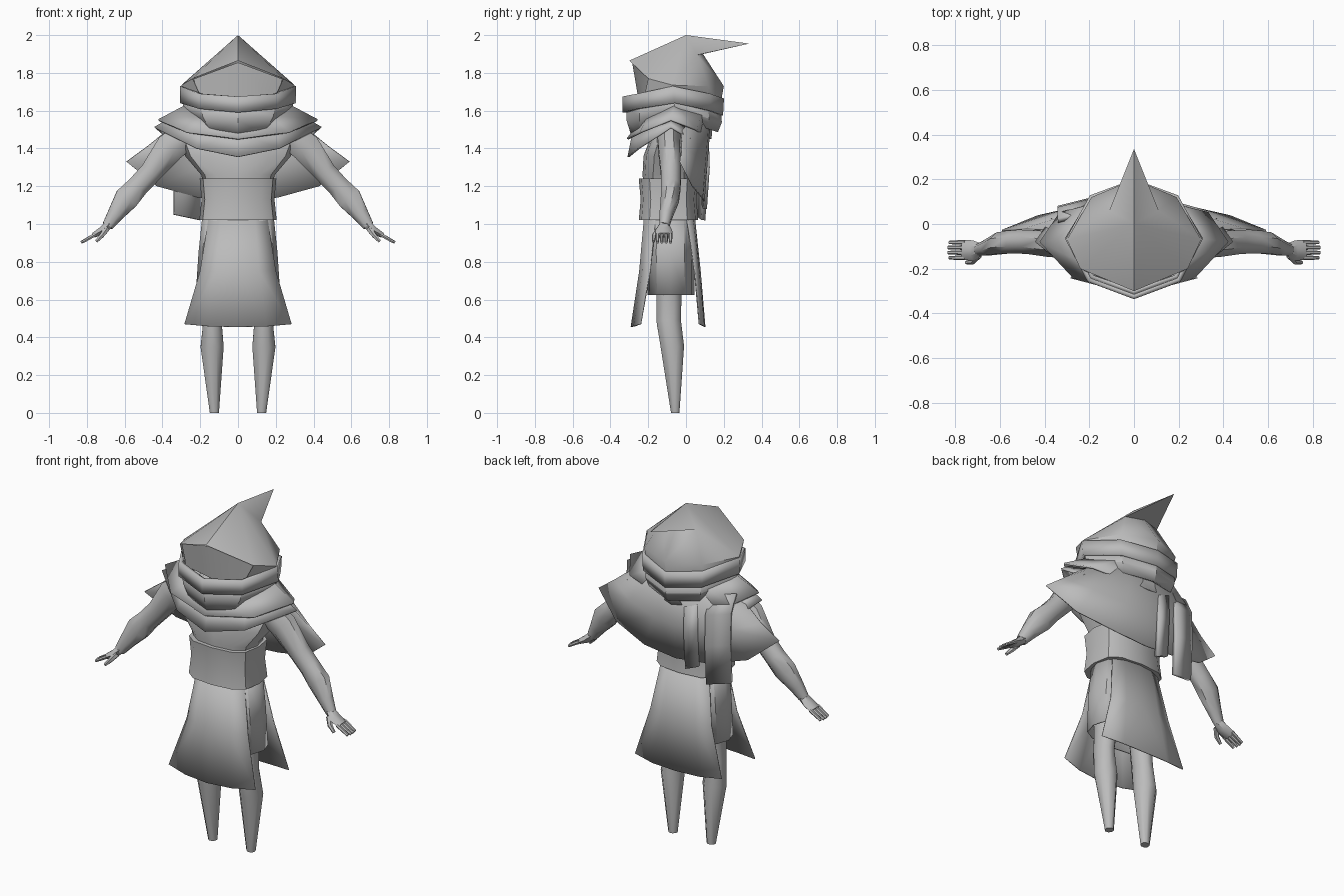
import bpy, bmesh, math
from mathutils import Vector

if "Cube" in bpy.data.objects:
    bpy.data.objects.remove(bpy.data.objects["Cube"])

cloth = bpy.data.materials.new("light grey")
cloth.diffuse_color = (0.5, 0.5, 0.5, 1)
cloth.use_nodes = True
cloth.node_tree.nodes["Principled BSDF"].inputs["Base Color"].default_value = cloth.diffuse_color


def make(name, verts, faces, mirror=False, thick=0, angle=35):
    """Mesh object, optionally mirrored over x and thickened."""
    bm = bmesh.new()
    for s in ((1, -1) if mirror else (1,)):
        vs = [bm.verts.new((s * v[0], v[1], v[2])) for v in verts]
        for f in faces:
            bm.faces.new([vs[i] for i in f])
    bmesh.ops.remove_doubles(bm, verts=bm.verts, dist=0.0005)
    bmesh.ops.recalc_face_normals(bm, faces=bm.faces)
    me = bpy.data.meshes.new(name)
    bm.to_mesh(me)
    bm.free()
    me.materials.append(cloth)
    ob = bpy.data.objects.new(name, me)
    bpy.context.collection.objects.link(ob)
    if thick:
        m = ob.modifiers.new("thickness", "SOLIDIFY")
        m.thickness = thick
        m.offset = 0
    bpy.ops.object.select_all(action="DESELECT")
    ob.select_set(True)
    bpy.context.view_layer.objects.active = ob
    bpy.ops.object.shade_smooth_by_angle(angle=math.radians(angle))
    return ob


def loft(name, rings, caps=False, **kw):
    """Skin rows of half-profile points (x >= 0), mirrored over x."""
    n = len(rings[0])
    verts = [p for r in rings for p in r]
    faces = [(a * n + i, a * n + i + 1, (a + 1) * n + i + 1, (a + 1) * n + i)
             for a in range(len(rings) - 1) for i in range(n - 1)]
    if caps:
        faces += [tuple(range(n)), tuple(range(len(verts) - n, len(verts)))]
    return make(name, verts, faces, mirror=True, **kw)


def oval(w, front, back, z, power=0.75, n=6):
    """Half of a rounded-box section from front centre to back centre."""
    cy, d = (front + back) / 2, (back - front) / 2
    out = []
    for i in range(n + 1):
        a = math.pi * i / n
        s, c = math.sin(a), math.cos(a)
        x = w * abs(s) ** power if 0 < i < n else 0
        out.append((x, cy - d * math.copysign(abs(c) ** power, c), z))
    return out


def limb(name, path, sides=8):
    """Mirrored tapering tube; path items are (point, half depth y, half width)."""
    pts = [Vector(p[0]) for p in path]
    verts, faces, k = [], [], len(path)
    for i, (p, ry, rw) in enumerate(path):
        d = (pts[min(i + 1, k - 1)] - pts[max(i - 1, 0)]).normalized()
        w = Vector((0, 1, 0)).cross(d).normalized()
        v = d.cross(w)
        for j in range(sides):
            a = 2 * math.pi * (j + 0.5) / sides
            verts.append(pts[i] + w * rw * math.cos(a) + v * ry * math.sin(a))
    for i in range(k - 1):
        for j in range(sides):
            q = (j + 1) % sides
            faces.append((i * sides + j, i * sides + q, (i + 1) * sides + q, (i + 1) * sides + j))
    faces += [tuple(range(sides)), tuple(range((k - 1) * sides, k * sides))]
    return make(name, verts, faces, mirror=True, angle=50)


# Pointed hood
make("hood",
     [(0, -.30, 1.865), (0, 0, 2), (0, .335, 1.955), (0, .09, 1.90), (0, .20, 1.73),
      (.24, -.20, 1.77), (.30, -.07, 1.735), (.19, .12, 1.73), (.11, .06, 1.895),
      (.20, -.22, 1.68), (0, .18, 1.62), (.18, .10, 1.62), (.28, -.07, 1.62)],
     [(0, 5, 1), (5, 6, 1), (1, 6, 8), (6, 7, 8), (1, 8, 2), (2, 8, 3), (8, 7, 4, 3),
      (5, 9, 12, 6), (6, 12, 11, 7), (7, 11, 10, 4)], mirror=True, angle=40)

# Smooth masked face filling the hood opening
make("face_mask", [(0, -.285, 1.855), (.235, -.19, 1.768), (.20, -.20, 1.65), (0, -.25, 1.65)],
     [(0, 1, 2, 3)], mirror=True)

# Scarf wound twice around the neck, with an uneven lower edge on the upper wrap
loft("upper_scarf", [
    [(0, -.325, 1.675), (.20, -.25, 1.69), (.295, -.07, 1.73), (.19, .12, 1.69), (0, .19, 1.665)],
    [(0, -.325, 1.59), (.20, -.25, 1.61), (.295, -.06, 1.64), (.185, .12, 1.60), (0, .185, 1.575)]],
    thick=.022, angle=25)
loft("lower_scarf", [
    [(0, -.305, 1.62), (.19, -.235, 1.63), (.28, -.06, 1.67), (.175, .11, 1.62), (0, .175, 1.60)],
    [(0, -.305, 1.55), (.18, -.24, 1.57), (.28, -.06, 1.61), (.175, .115, 1.56), (0, .18, 1.54)],
    [(0, -.28, 1.47), (.13, -.24, 1.48), (.255, -.06, 1.56), (.16, .10, 1.51), (0, .16, 1.49)]],
    thick=.02, angle=25)

# Shoulder cape: two short layers and a long back sheet
loft("upper_cape", [
    [(0, -.25, 1.53), (.17, -.20, 1.57), (.25, -.06, 1.64), (.16, .09, 1.60), (0, .14, 1.57)],
    [(0, -.31, 1.45), (.27, -.24, 1.485), (.42, -.08, 1.55), (.33, .05, 1.50), (0, .13, 1.45)]],
    thick=.01)
loft("lower_cape", [
    [(0, -.28, 1.48), (.20, -.22, 1.50), (.38, -.08, 1.545), (.31, .03, 1.50)],
    [(0, -.305, 1.355), (.22, -.25, 1.40), (.44, -.08, 1.51), (.37, .02, 1.45)]],
    thick=.01)
loft("back_cape", [
    [(0, .13, 1.57), (.10, .12, 1.57), (.22, .06, 1.57), (.33, -.03, 1.53)],
    [(0, .11, 1.32), (.14, .10, 1.33), (.33, .055, 1.36), (.48, -.02, 1.41)],
    [(0, .095, 1.12), (.21, .085, 1.14), (.43, .035, 1.20), (.59, -.03, 1.33)]], thick=.008)


# Scarf tails hanging behind one shoulder
def tail(name, x0, x1, dy, rows):
    verts = [(x, y + d, z + dz) for y, z in rows for x, d, dz in ((x0, -dy, .03), (x1, 0, 0))]
    faces = [(2 * i, 2 * i + 1, 2 * i + 3, 2 * i + 2) for i in range(len(rows) - 1)]
    make(name, verts, faces, thick=.022)


tail("wide_scarf_tail", -.34, -.20, .035, [(.05, 1.53), (.10, 1.43), (.105, 1.25), (.092, 1.02)])
tail("narrow_scarf_tail", -.15, -.07, .01, [(.11, 1.45), (.115, 1.30), (.10, 1.08)])

# Torso and belt
loft("torso", [oval(.18, -.225, .04, 1.2), oval(.195, -.23, .045, 1.26),
               oval(.28, -.225, .055, 1.36), oval(.33, -.18, .04, 1.48),
               oval(.15, -.14, .03, 1.58)], caps=True)
loft("belt", [oval(.203, -.25, .065, 1.24, .65), oval(.193, -.24, .055, 1.13, .65),
              oval(.205, -.25, .065, 1.02, .65)], caps=True)

# Tunic tube with front and back panels
loft("tunic", [oval(.185, -.20, .035, 1.04), oval(.205, -.205, .04, .85),
               oval(.22, -.20, .04, .625)], thick=.008)
for name, ys in (("front_panel", ((-.22, -.20, -.16), (-.245, -.23, -.19), (-.29, -.275, -.24))),
                 ("back_panel", ((.045, .035, .005), (.075, .068, .045), (.10, .095, .07)))):
    rows = [((0, .09, .155), (1.03,) * 3), ((0, .11, .20), (.75, .75, .75)),
            ((0, .15, .283), (.455, .458, .47))]
    loft(name, [[(x, y, z) for x, y, z in zip(xs, yr, zs)] for (xs, zs), yr in zip(rows, ys)],
         thick=.006)

# Tapering legs
limb("legs", [((.125, -.09, .80), .075, .075), ((.125, -.09, .62), .072, .06),
              ((.135, -.092, .49), .07, .052), ((.137, -.072, .35), .067, .066),
              ((.125, -.057, 0), .024, .026)])

# Arms with palm, fingers and thumb
limb("arms", [((.26, -.09, 1.48), .07, .08), ((.36, -.09, 1.405), .062, .085),
              ((.46, -.08, 1.275), .058, .064), ((.53, -.08, 1.20), .056, .062),
              ((.59, -.085, 1.135), .052, .07), ((.65, -.105, 1.05), .038, .046),
              ((.69, -.115, .99), .028, .032)])
limb("palms", [((.68, -.115, 1.0), .026, .028), ((.72, -.118, .965), .045, .024),
               ((.765, -.116, .94), .045, .016)], sides=6)
for i in range(4):
    y = -.151 + i * .023
    limb("fingers_%d" % (i + 1), [((.755, y, .945), .011, .011),
                                  ((.834 - .006 * abs(i - 1.5), y, .903), .008, .008)], sides=6)
limb("thumbs", [((.695, -.14, .975), .016, .018), ((.72, -.168, .94), .013, .014),
                ((.75, -.172, .908), .008, .009)], sides=6)
